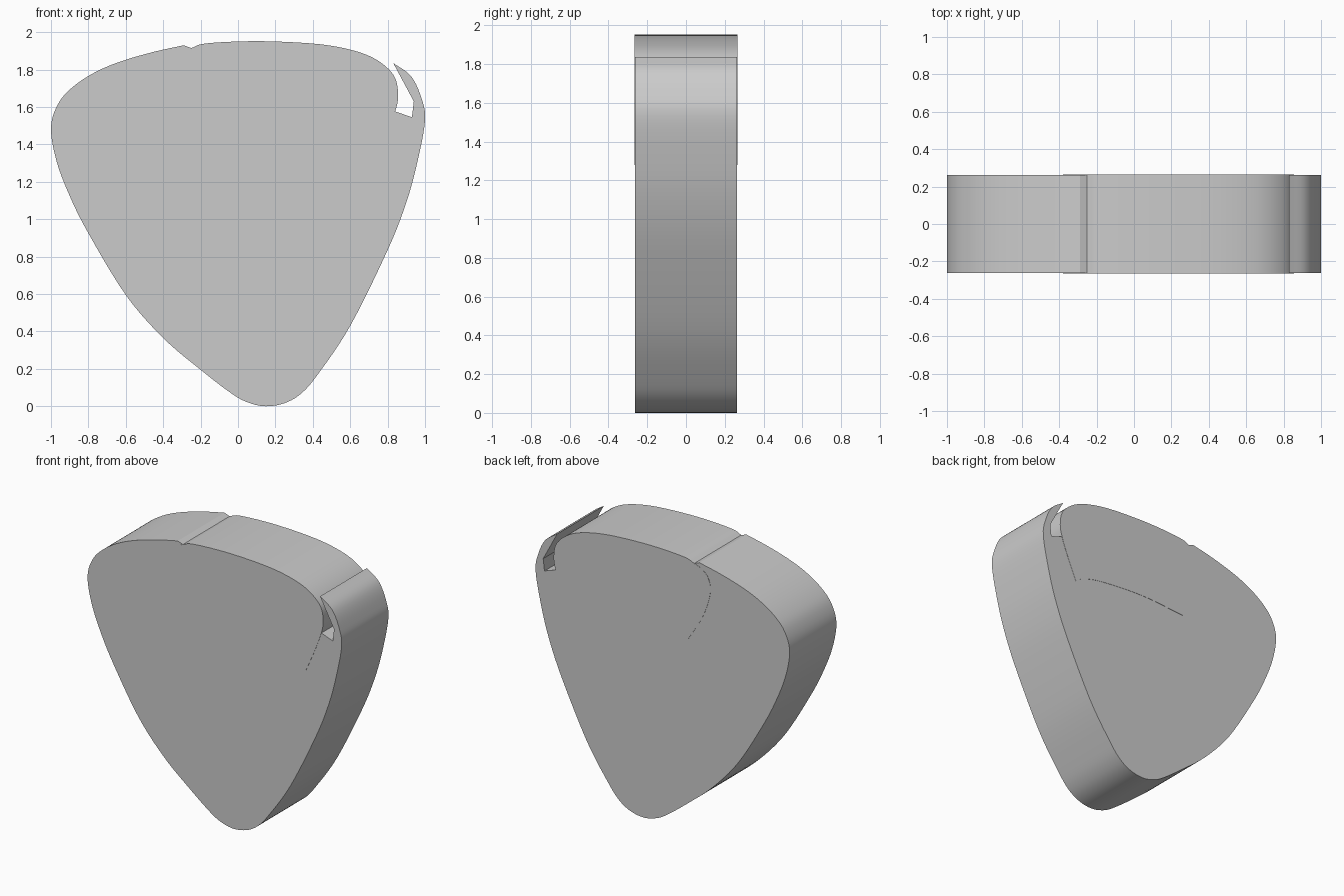
import bpy
import bmesh
from mathutils import Vector

if "Cube" in bpy.data.objects:
    bpy.data.objects.remove(bpy.data.objects["Cube"])


def smooth_path(points, steps=5):
    """Curve that passes through every given (x, z) point."""
    p = [Vector(q) for q in points]
    p = [2 * p[0] - p[1]] + p + [2 * p[-1] - p[-2]]
    out = []
    for a, b, c, d in zip(p, p[1:], p[2:], p[3:]):
        for i in range(steps):
            t = i / steps
            out.append(0.5 * (2 * b + (c - a) * t + (2 * a - 5 * b + 4 * c - d) * t ** 2
                              + (3 * b - a - 3 * c + d) * t ** 3))
    return out + [p[-2]]


def slab(name, outline, half_depth):
    """Extrude an (x, z) outline along y."""
    bm = bmesh.new()
    face = bm.faces.new([bm.verts.new((p[0], -half_depth, p[1])) for p in outline])
    ext = bmesh.ops.extrude_face_region(bm, geom=[face])
    moved = [g for g in ext["geom"] if isinstance(g, bmesh.types.BMVert)]
    bmesh.ops.translate(bm, verts=moved, vec=(0, 2 * half_depth, 0))
    bmesh.ops.recalc_face_normals(bm, faces=bm.faces)
    mesh = bpy.data.meshes.new(name)
    bm.to_mesh(mesh)
    bm.free()
    obj = bpy.data.objects.new(name, mesh)
    bpy.context.collection.objects.link(obj)
    bpy.context.view_layer.objects.active = obj
    obj.select_set(True)
    bpy.ops.object.shade_smooth_by_angle()
    obj.select_set(False)
    return obj


# Rounded triangular body: outer curve, then the notch below the insert
rim = smooth_path([
    (-0.29, 1.93), (-0.45, 1.895), (-0.62, 1.846), (-0.76, 1.788), (-0.88, 1.71),
    (-0.96, 1.62), (-1.0, 1.49), (-0.97, 1.31), (-0.9, 1.125), (-0.8, 0.925),
    (-0.6, 0.595), (-0.4, 0.365), (-0.2, 0.195), (-0.03, 0.065), (0.06, 0.018),
    (0.15, 0.0), (0.25, 0.017), (0.34, 0.07), (0.43, 0.175), (0.6, 0.43),
    (0.8, 0.835), (0.9, 1.09), (0.96, 1.31), (1.0, 1.53), (0.98, 1.65),
    (0.925, 1.765), (0.83, 1.835)])
notch = [(0.94, 1.63), (0.93, 1.545), (0.845, 1.575), (0.78, 1.6),
         (-0.18, 1.6), (-0.25, 1.915)]
slab("body", rim + notch, 0.263)

# Insert filling the top notch, a hair proud of the body faces
crown = smooth_path([
    (-0.25, 1.915), (-0.17, 1.94), (0.08, 1.952), (0.35, 1.943), (0.53, 1.922),
    (0.68, 1.882), (0.78, 1.825), (0.84, 1.755), (0.856, 1.66), (0.84, 1.575),
    (0.79, 1.44), (0.72, 1.28)])
lower = smooth_path([(0.72, 1.28), (0.66, 1.32), (0.5, 1.358), (0.15, 1.382), (-0.2, 1.36)])
side = smooth_path([(-0.2, 1.36), (-0.32, 1.56), (-0.377, 1.74), (-0.36, 1.84),
                    (-0.31, 1.89), (-0.25, 1.915)])
slab("top_insert", crown[:-1] + lower[:-1] + side[:-1], 0.265)
